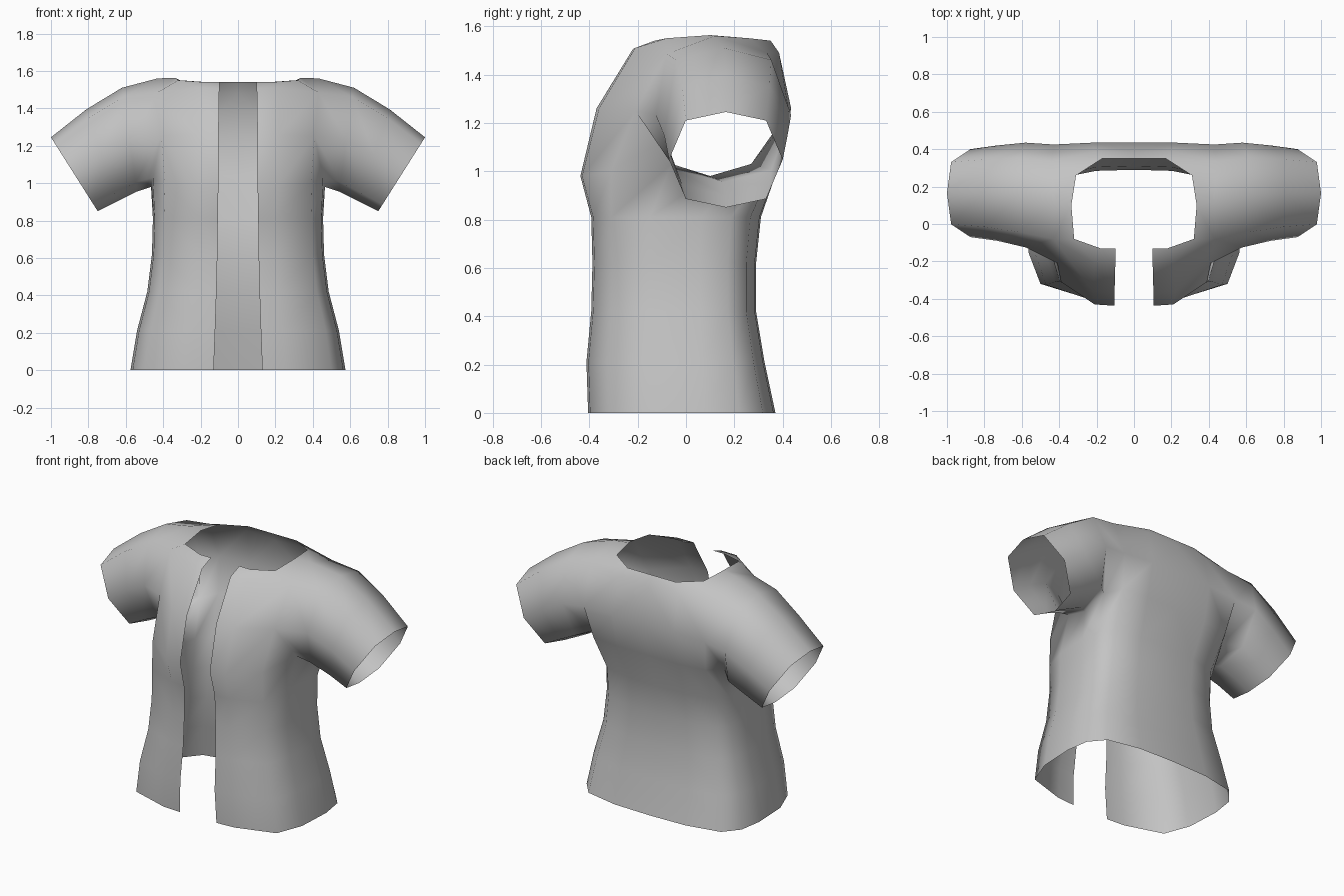
import bpy, bmesh, math
from mathutils import Vector

cube = bpy.data.objects.get("Cube")
if cube:
    bpy.data.objects.remove(cube, do_unlink=True)

fabric = bpy.data.materials.new("grey fabric")
fabric.use_nodes = True
grey = (0.55, 0.55, 0.55, 1)
fabric.diffuse_color = grey
fabric.node_tree.nodes["Principled BSDF"].inputs["Base Color"].default_value = grey

bm = bmesh.new()


def row(*points):
    """Add a row of vertices."""
    return [bm.verts.new(p) for p in points]


def bridge(inner, outer, closed=False):
    """Join two rows of equal length with quads."""
    count = len(inner)
    for i in range(count if closed else count - 1):
        j = (i + 1) % count
        bm.faces.new((inner[i], inner[j], outer[j], outer[i]))


# Half cross-section of the body: front to side to back, as fractions
SECTION = [(0.44, -0.98), (0.87, -0.79), (0.98, -0.38), (1, 0.2),
           (0.96, 0.6), (0.82, 0.86), (0.44, 0.98), (0, 1)]


def body_ring(z, half_width, front, back, edge):
    points = [(edge, -front, z)]
    for u, v in SECTION:
        points.append((u * half_width, v * (front if v < 0 else back), z))
    return row(*points)


def sleeve_ring(top, bottom, y_mid, y_radius):
    """Eight-sided ring, starting at the top and turning to the front."""
    top, bottom = Vector(top), Vector(bottom)
    middle, arm = (top + bottom) / 2, (top - bottom) / 2
    points = []
    for k in range(8):
        a = math.tau * k / 8
        # the diagonal corners are slightly fuller than a circle
        rise = math.cos(a) * (1.16 if k % 2 else 1)
        p = middle + arm * rise
        points.append((p.x, y_mid - y_radius * math.sin(a), p.y))
    return row(*points)


# Body from hem to ribs
body = [body_ring(*ring) for ring in (
    (0, 0.575, 0.405, 0.37, 0.13),
    (0.21, 0.54, 0.412, 0.325, 0.122),
    (0.42, 0.485, 0.392, 0.29, 0.115),
    (0.62, 0.46, 0.387, 0.29, 0.11),
    (0.81, 0.455, 0.392, 0.31, 0.108))]

# Chest row, level with the underarm
chest = row((0.105, -0.437, 0.98), (0.21, -0.43, 0.98), (0.39, -0.31, 1),
            (0.455, -0.06, 1.03), (0.465, 0.1, 0.98), (0.46, 0.27, 1.03),
            (0.4, 0.37, 1.04), (0.22, 0.39, 1.04), (0, 0.39, 1.04))
body.append(chest)
for low, high in zip(body, body[1:]):
    bridge(low, high)

# Front and back panels beside the armhole
front = row((0.104, -0.37, 1.26), (0.22, -0.36, 1.26), (0.41, -0.21, 1.25))
back = row((0.43, 0.425, 1.25), (0.22, 0.435, 1.26), (0, 0.435, 1.26))
collar_front = row((0.1, -0.22, 1.505), (0.21, -0.21, 1.51), (0.43, -0.08, 1.485))
collar_back = row((0.44, 0.335, 1.49), (0.21, 0.385, 1.49), (0, 0.385, 1.48))
bridge(chest[:3], front)
bridge(chest[6:], back)
bridge(front, collar_front)
bridge(back, collar_back)
bm.faces.new((chest[2], chest[3], front[2]))
bm.faces.new((chest[5], chest[6], back[0]))

# Shoulder, running from the collar rows to the neckline
shoulder = row((0.43, 0.12, 1.56))
neck = row((0.1, -0.13, 1.54), (0.18, -0.13, 1.54), (0.32, -0.08, 1.55),
           (0.335, 0.1, 1.563), (0.31, 0.26, 1.55), (0.17, 0.35, 1.54),
           (0, 0.35, 1.54))
bridge(collar_front + shoulder + collar_back, neck)

# Sleeve, growing out of the armhole
armhole = [shoulder[0], collar_front[2], front[2], chest[3], chest[4],
           chest[5], back[0], collar_back[0]]
sleeve = [armhole,
          sleeve_ring((0.62, 1.51), (0.54, 0.955), 0.155, 0.28),
          sleeve_ring((0.81, 1.395), (0.65, 0.9), 0.165, 0.255),
          sleeve_ring((1, 1.245), (0.75, 0.85), 0.165, 0.235)]
for inner, outer in zip(sleeve, sleeve[1:]):
    bridge(inner, outer, closed=True)

for face in bm.faces:
    face.smooth = True
mesh = bpy.data.meshes.new("open_shirt")
bm.to_mesh(mesh)
bm.free()
mesh.materials.append(fabric)
shirt = bpy.data.objects.new("open_shirt", mesh)
bpy.context.collection.objects.link(shirt)

# Other half, joined along the middle of the back
mirror = shirt.modifiers.new("mirror", "MIRROR")
mirror.use_clip = True
